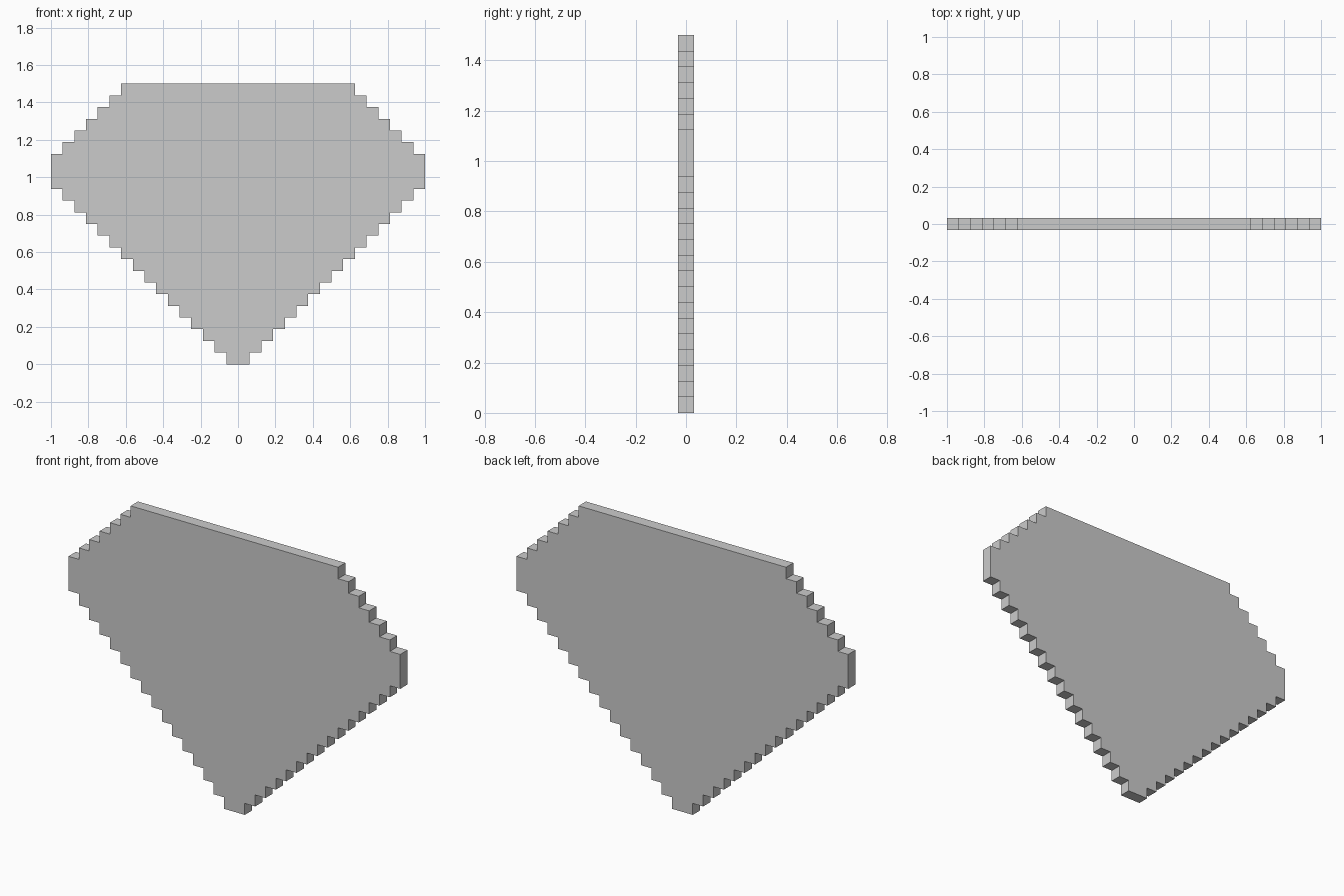
import bpy
import bmesh

if "Cube" in bpy.data.objects:
    bpy.data.objects.remove(bpy.data.objects["Cube"])

P = 1 / 16  # size of one pixel step

# Half width of every pixel row, bottom to top
rows = list(range(1, 17)) + [16, 16] + list(range(15, 9, -1))

# Right-hand stepped outline, merging rows of equal width
right = []
for i, w in enumerate(rows):
    if i and rows[i - 1] == w:
        right[-1] = (w * P, (i + 1) * P)
    else:
        right += [(w * P, i * P), (w * P, (i + 1) * P)]
outline = right + [(-x, z) for x, z in reversed(right)]

# Gem plate: front face extruded to one pixel of thickness
bm = bmesh.new()
face = bm.faces.new([bm.verts.new((x, -P / 2, z)) for x, z in outline])
geom = bmesh.ops.extrude_face_region(bm, geom=[face])["geom"]
bmesh.ops.translate(bm, vec=(0, P, 0),
                    verts=[g for g in geom if isinstance(g, bmesh.types.BMVert)])
bmesh.ops.recalc_face_normals(bm, faces=bm.faces)
mesh = bpy.data.meshes.new("pixel_gem")
bm.to_mesh(mesh)
bm.free()
bpy.context.collection.objects.link(bpy.data.objects.new("pixel_gem", mesh))
